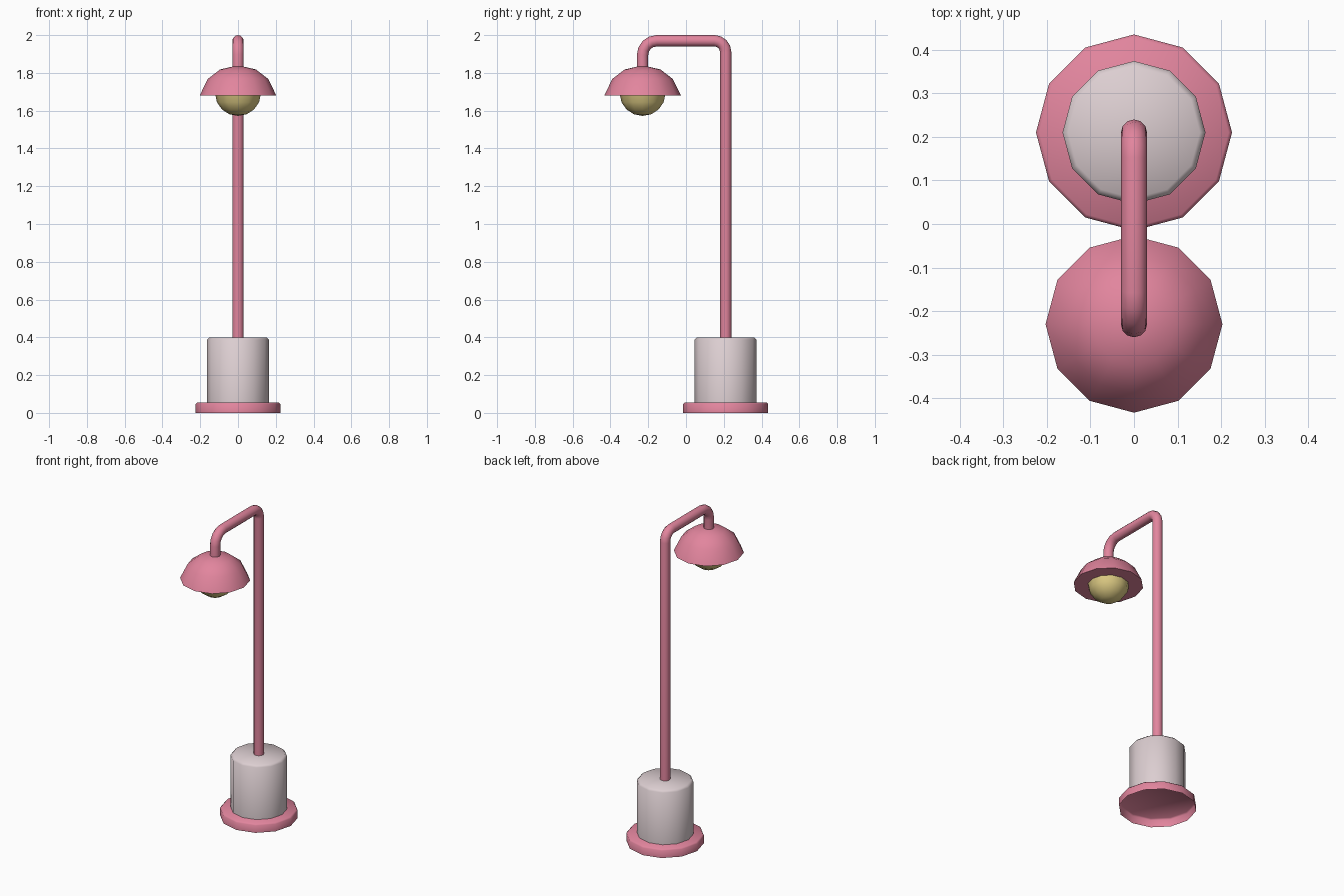
import bpy, bmesh, math

if "Cube" in bpy.data.objects:
    bpy.data.objects.remove(bpy.data.objects["Cube"])

POLE_Y, LAMP_Y = 0.21, -0.23


def material(name, rgb):
    m = bpy.data.materials.new(name)
    m.diffuse_color = (*rgb, 1)
    m.use_nodes = True
    m.node_tree.nodes["Principled BSDF"].inputs["Base Color"].default_value = m.diffuse_color
    return m


PINK = material("pink", (0.76, 0.235, 0.34))
GREY = material("pale_grey", (0.72, 0.62, 0.64))
YELLOW = material("warm_yellow", (0.73, 0.60, 0.23))


def lathe(name, profile, y, mat, sides=12):
    """Spin an (r, z) profile, listed bottom to top, around a vertical axis."""
    bm = bmesh.new()
    rings = []
    for r, z in profile:
        rings.append([bm.verts.new((r * math.cos(2 * math.pi * i / sides),
                                    y + r * math.sin(2 * math.pi * i / sides), z))
                      for i in range(sides)] if r > 0 else [bm.verts.new((0, y, z))])
    for a, b in zip(rings, rings[1:]):
        for i in range(sides):
            j = (i + 1) % sides
            if len(a) == 1:
                bm.faces.new((a[0], b[j], b[i]))
            elif len(b) == 1:
                bm.faces.new((a[i], a[j], b[0]))
            else:
                bm.faces.new((a[i], a[j], b[j], b[i]))
    for f in bm.faces:
        f.smooth = True
    mesh = bpy.data.meshes.new(name)
    bm.to_mesh(mesh)
    bm.free()
    mesh.set_sharp_from_angle(angle=math.radians(46))
    mesh.materials.append(mat)
    ob = bpy.data.objects.new(name, mesh)
    bpy.context.collection.objects.link(ob)
    return ob


# base plate, hollow underneath
lathe("base_plate", [(0.225, 0), (0.225, 0.047), (0.217, 0.055), (0, 0.055)], POLE_Y, PINK)

# pedestal drum with a softened top edge
lathe("pedestal", [(0.164, 0.056), (0.164, 0.387), (0.151, 0.40), (0, 0.40)], POLE_Y, GREY)

# domed shade, closed by a flat underside
lathe("lamp_shade", [(0, 1.68), (0.203, 1.68), (0.16, 1.768), (0.095, 1.818), (0, 1.84)],
      LAMP_Y, PINK)

# bulb: lower part of a ball
R, CZ = 0.122, 1.694
bulb = [(0, CZ - R)] + [(R * math.sin(math.radians(a)), CZ - R * math.cos(math.radians(a)))
                        for a in (22, 44, 66, 90)]
lathe("bulb", bulb, LAMP_Y, YELLOW)


# bent pole: up, forward with rounded corners, then down to the shade
def bend(cy, cz, r, a0, a1, steps=4):
    return [(0, cy + r * math.cos(math.radians(a0 + (a1 - a0) * i / steps)),
             cz + r * math.sin(math.radians(a0 + (a1 - a0) * i / steps)))
            for i in range(steps + 1)]


path = ([(0, POLE_Y, 0.39)] + bend(POLE_Y - 0.06, 1.91, 0.06, 0, 90)
        + bend(LAMP_Y + 0.075, 1.895, 0.075, 90, 180) + [(0, LAMP_Y, 1.815)])
curve = bpy.data.curves.new("pole", "CURVE")
curve.dimensions = "3D"
curve.bevel_depth = 0.03
curve.bevel_resolution = 4
spline = curve.splines.new("POLY")
spline.points.add(len(path) - 1)
for p, co in zip(spline.points, path):
    p.co = (*co, 1)
spline.use_smooth = True
curve.materials.append(PINK)
pole = bpy.data.objects.new("pole", curve)
bpy.context.collection.objects.link(pole)
bpy.context.view_layer.objects.active = pole
pole.select_set(True)
bpy.ops.object.convert(target="MESH")
